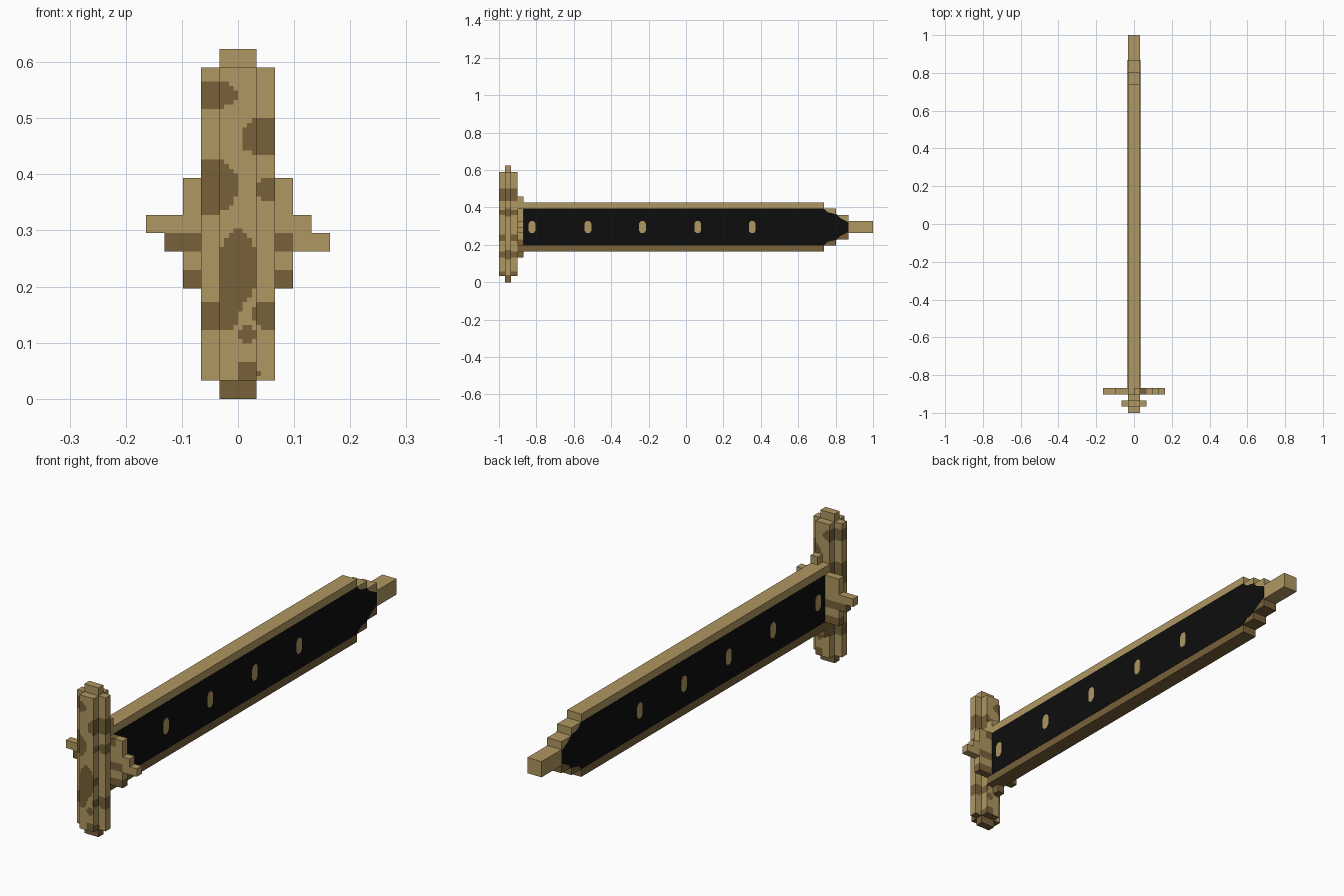
import bpy
import bmesh
from mathutils import Vector

cube = bpy.data.objects.get("Cube")
if cube:
    bpy.data.objects.remove(cube, do_unlink=True)

U = 2 / 61          # one block
MID = 9             # blade axis height in blocks


def material(name, rgb):
    m = bpy.data.materials.new(name)
    m.use_nodes = True
    m.diffuse_color = (*rgb, 1)
    m.node_tree.nodes["Principled BSDF"].inputs["Base Color"].default_value = (*rgb, 1)
    return m


LIGHT = material("light tan", (0.43, 0.31, 0.12))
DARK = material("dark tan", (0.185, 0.12, 0.043))
BLACK = material("black", (0.004, 0.004, 0.004))


def prism(bm, outline, place, start, end):
    """Extrude a flat outline from start to end; place maps (a, b, depth) to xyz."""
    face = bm.faces.new([bm.verts.new(place(a, b, start)) for a, b in outline])
    moved = bmesh.ops.extrude_face_region(bm, geom=[face])["geom"]
    shift = Vector(place(0, 0, end)) - Vector(place(0, 0, start))
    verts = [v for v in moved if isinstance(v, bmesh.types.BMVert)]
    bmesh.ops.translate(bm, verts=verts, vec=shift)
    bmesh.ops.recalc_face_normals(bm, faces=bm.faces[:])


def along_x(a, b, d):
    return (d * U, -1 + a * U, b * U)


def along_y(a, b, d):
    return (a * U, -1 + d * U, b * U)


def along_z(a, b, d):
    return (a * U, -1 + b * U, d * U)


def cut(bm, axis, values):
    normal = Vector([float(i == axis) for i in range(3)])
    for v in values:
        geom = bm.verts[:] + bm.edges[:] + bm.faces[:]
        bmesh.ops.bisect_plane(bm, geom=geom, plane_co=normal * v, plane_no=normal)


def finish(bm, name, materials, is_second=None):
    if is_second:
        for f in bm.faces:
            f.material_index = int(is_second(f.calc_center_median()))
    mesh = bpy.data.meshes.new(name)
    bm.to_mesh(mesh)
    bm.free()
    for m in materials:
        mesh.materials.append(m)
    obj = bpy.data.objects.new(name, mesh)
    bpy.context.collection.objects.link(obj)
    return obj


# Blade: stepped side profile, mirrored about its axis, dark lower border
steps = [(4, 4), (53, 4), (53, 3), (55, 3), (55, 2), (57, 2), (57, 1), (61, 1)]
profile = [(y, MID + h) for y, h in steps] + [(y, MID - h) for y, h in reversed(steps)]
bm = bmesh.new()
prism(bm, profile, along_x, -1, 1)
cut(bm, 2, [MID * U])
cut(bm, 1, [-1 + 57 * U])
finish(bm, "blade", [LIGHT, DARK], lambda c: c.z < MID * U and c.y < -1 + 57 * U)

# Black panels on both sides of the blade, with tan studs along the middle
taper = [(4, 3), (53, 3), (53.6, 2.4), (55, 2.1), (55.6, 1.5), (57, 0.8)]
panel = [(y, MID + h) for y, h in taper] + [(y, MID - h) for y, h in reversed(taper)]
half = [(-0.55, 0.6), (-0.25, 1), (0.25, 1), (0.55, 0.6)]
stud = half + [(-a, -b) for a, b in half]
for side, label in ((1, "left"), (-1, "right")):
    bm = bmesh.new()
    prism(bm, panel, along_x, side, side * 1.03)
    finish(bm, label + "_panel", [BLACK])
    bm = bmesh.new()
    for y in (5.4, 14.5, 23.4, 32.4, 41.3):
        prism(bm, [(y + a, MID + b) for a, b in stud], along_x, side, side * 1.06)
    finish(bm, label + "_studs", [LIGHT])

# Pommel bar: cross-shaped column with end tabs, blotched
corner = [(1, 0), (1, 1), (2, 1), (2, 2), (1, 2), (1, 3)]
cross = corner + [(-x, y) for x, y in reversed(corner)]
tab = [(-1, 1), (1, 1), (1, 2), (-1, 2)]
bm = bmesh.new()
prism(bm, cross, along_z, 1, 18)
prism(bm, tab, along_z, 0, 1)
prism(bm, tab, along_z, 18, 19)
cut(bm, 2, [i * U / 4 for i in range(1, 76)])
cut(bm, 0, [i * U / 4 for i in range(-7, 8)])

# Blotches: centre x, centre z, radius x, radius z
BLOTCHES = [
    (-0.05, 0.542, 0.05, 0.026), (0.05, 0.467, 0.046, 0.036),
    (-0.05, 0.38, 0.05, 0.05), (0.06, 0.373, 0.03, 0.023),
    (0, 0.235, 0.034, 0.065), (-0.05, 0.146, 0.05, 0.024),
    (0.055, 0.15, 0.03, 0.025), (-0.015, 0.17, 0.02, 0.05),
    (0.015, 0.115, 0.018, 0.014), (0.018, 0.045, 0.02, 0.024),
]


def blotched(c):
    return c.z < U or any(((c.x - x) / rx) ** 2 + ((c.z - z) / rz) ** 2 < 1
                          for x, z, rx, rz in BLOTCHES)


finish(bm, "pommel_bar", [LIGHT, DARK], blotched)

# Guard: square plate with one stepped arm turned to all four sides
arm = [(3, -3), (3, -1), (5, -1), (5, 0), (4, 0), (4, 1), (3, 1)]
outline = []
for turn in range(4):
    outline += arm
    arm = [(-b, a) for a, b in arm]
bm = bmesh.new()
prism(bm, [(a, MID + b) for a, b in outline], along_y, 3, 4)
cut(bm, 2, [i * U for i in range(5, 14)])
cut(bm, 0, [i * U for i in range(-4, 5)])


def guard_dark(c):
    row, col = c.z / U - MID, c.x / U
    return row < -2 or (-1 < row < 0 and -4.1 < col < 3.1) or (row > 2 and 1 < col < 2)


finish(bm, "guard", [LIGHT, DARK], guard_dark)
